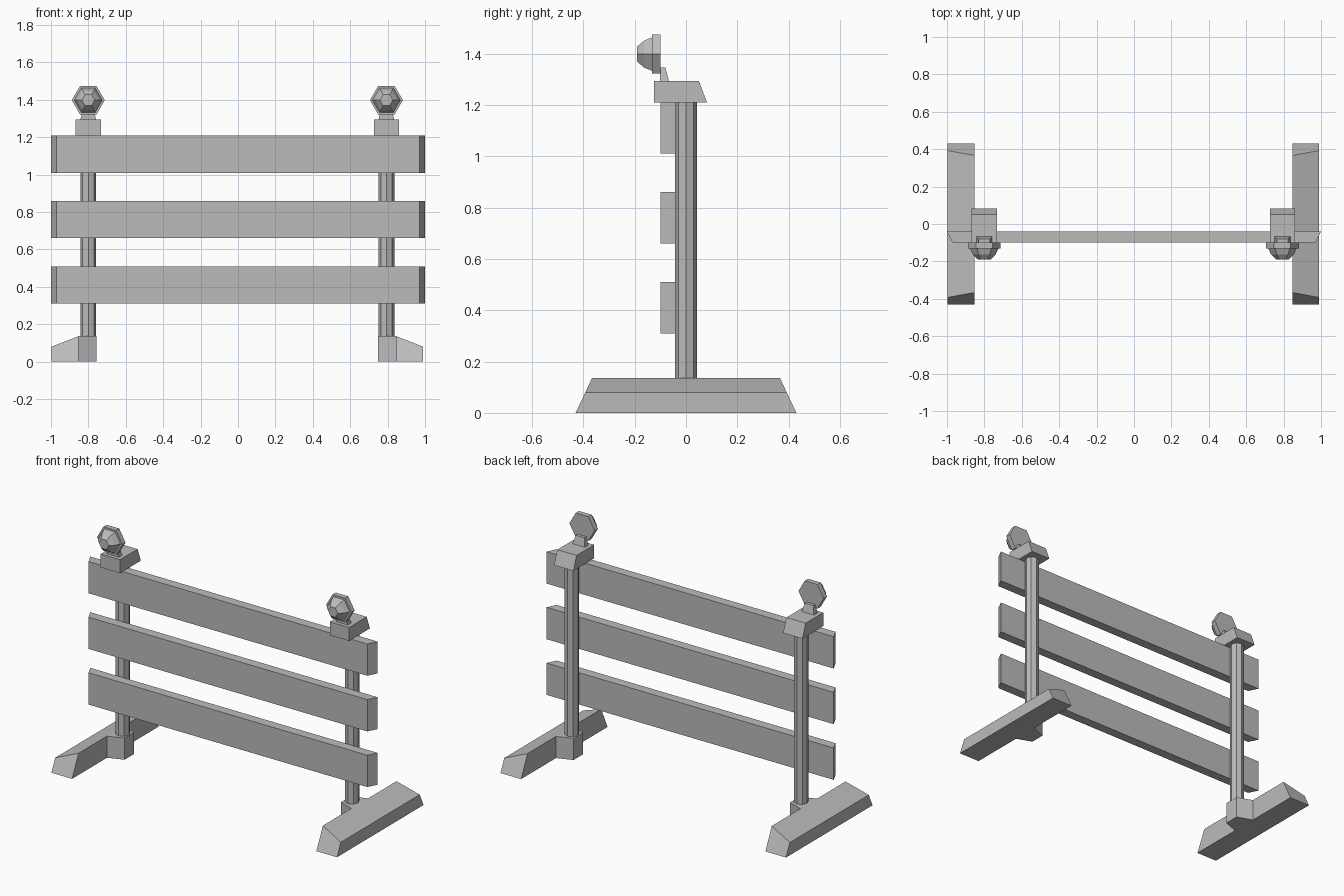
import bpy, bmesh
from math import cos, sin, pi

cube = bpy.data.objects.get("Cube")
if cube:
    bpy.data.objects.remove(cube, do_unlink=True)

grey = bpy.data.materials.new("plain_grey")
grey.use_nodes = True
grey.diffuse_color = (0.5, 0.5, 0.5, 1)
grey.node_tree.nodes["Principled BSDF"].inputs["Base Color"].default_value = grey.diffuse_color

MID = -0.0035    # centre line of the uprights
POST_X = 0.797   # post distance from the centre line


def loft(name, rings, side=0):
    """Skin matching rings of points and cap the ends; side = 1 / -1 places a mirrored copy."""
    bm = bmesh.new()
    loops = []
    for ring in rings:
        loops.append([bm.verts.new((MID + side * x if side else x, y, z)) for x, y, z in ring])
    n = len(loops[0])
    for a, b in zip(loops, loops[1:]):
        for i in range(n):
            j = (i + 1) % n
            bm.faces.new((a[i], a[j], b[j], b[i]))
    bm.faces.new(loops[0])
    bm.faces.new(loops[-1])
    bmesh.ops.recalc_face_normals(bm, faces=bm.faces)
    mesh = bpy.data.meshes.new(name)
    bm.to_mesh(mesh)
    bm.free()
    mesh.materials.append(grey)
    obj = bpy.data.objects.new(name, mesh)
    bpy.context.collection.objects.link(obj)
    return obj


def rect(x0, x1, y0, y1, z):
    return [(x0, y0, z), (x1, y0, z), (x1, y1, z), (x0, y1, z)]


def polygon(sides, r):
    return [(r * cos(2 * pi * i / sides), r * sin(2 * pi * i / sides)) for i in range(sides)]


# Three planks with bevelled ends
for label, z in (("lower", 0.31), ("middle", 0.66), ("upper", 1.01)):
    outline = [(-0.97, -0.10), (0.97, -0.10), (1, -0.04), (-1, -0.04)]
    loft(label + "_plank", [[(x, y, h) for x, y in outline] for h in (z, z + 0.2)])

for label, s in (("left", 1), ("right", -1)):
    # Foot bar: sloping top, ends leaning inward
    section = [(0.85, 0), (0.9935, 0), (0.9935, 0.08), (0.85, 0.136)]
    loft(label + "_foot", [[(x, e * (0.43 - 0.47 * z), z) for x, z in section]
                           for e in (-1, 1)], s)

    # Tapered socket on the inner side of the foot
    socket = [(0.85, -0.083), (0.753, -0.047), (0.753, 0.047), (0.85, 0.083)]
    loft(label + "_socket", [[(x, y, z) for x, y in socket] for z in (0, 0.136)], s)

    # Octagonal post
    loft(label + "_post", [[(POST_X + x, y, z) for x, y in polygon(8, 0.042)]
                           for z in (0.13, 1.215)], s)

    # Battery box with sloping back
    loft(label + "_lamp_box", [rect(0.73, 0.864, -0.125, 0.082, 1.209),
                               rect(0.73, 0.864, -0.125, 0.05, 1.294)], s)

    # Lamp neck
    loft(label + "_lamp_neck", [rect(POST_X - 0.043, POST_X + 0.043, -0.102, -0.066, 1.29),
                                rect(POST_X - 0.03, POST_X + 0.03, -0.102, -0.08, 1.345)], s)

    # Hexagonal lamp rim and faceted lens
    def hexagon(r, y):
        return [(POST_X + x, y, 1.398 + z) for x, z in polygon(6, r)]

    loft(label + "_lamp_rim", [hexagon(0.088, -0.10), hexagon(0.088, -0.132)], s)
    loft(label + "_lamp_lens", [hexagon(0.076, -0.13), hexagon(0.061, -0.163),
                                hexagon(0.034, -0.19)], s)
